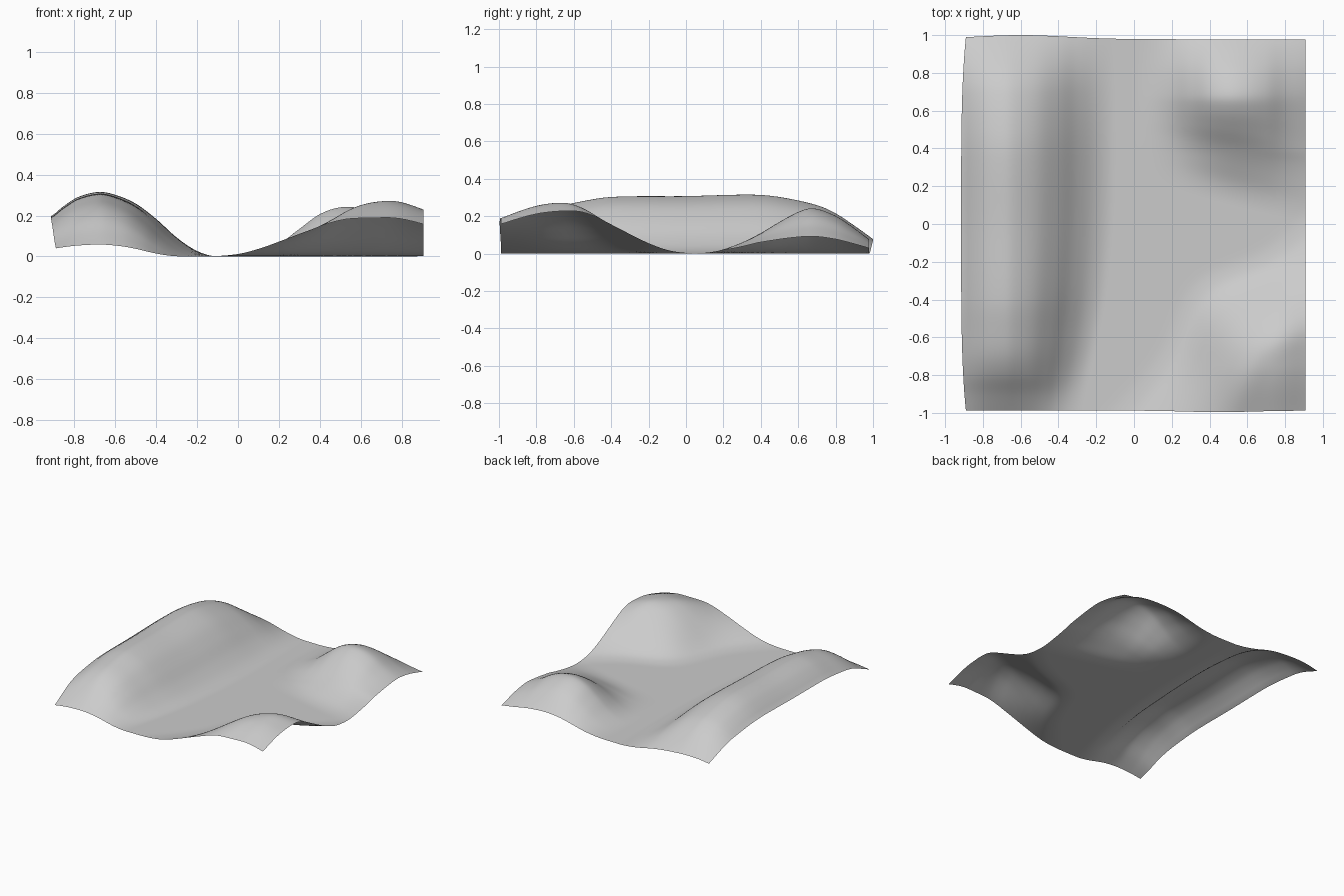
import bpy, bmesh, math

if "Cube" in bpy.data.objects:
    bpy.data.objects.remove(bpy.data.objects["Cube"])


def curve(points):
    """Smooth one-dimensional profile through a few (position, value) points."""
    def f(t):
        if t <= points[0][0]:
            return points[0][1]
        if t >= points[-1][0]:
            return points[-1][1]
        i = max(k for k in range(len(points) - 1) if points[k][0] <= t)
        (x0, y0), (x1, y1) = points[i], points[i + 1]

        def slope(k):
            if k == 0 or k == len(points) - 1:
                return 0 if points[k][1] == 0 else (y1 - y0) / (x1 - x0)
            a, b = points[k - 1], points[k + 1]
            return (b[1] - a[1]) / (b[0] - a[0])
        h = x1 - x0
        s = (t - x0) / h
        return ((2*s**3 - 3*s*s + 1) * y0 + (s**3 - 2*s*s + s) * h * slope(i)
                + (3*s*s - 2*s**3) * y1 + (s**3 - s*s) * h * slope(i + 1))
    return f


# Long fold along the left: cross-section, height along y, width along y
ridge_x = curve([(-.91, .195), (-.85, .245), (-.78, .288), (-.68, .312), (-.6, .298),
                 (-.5, .255), (-.4, .18), (-.3, .09), (-.2, .025), (-.1, 0)])
ridge_y = curve([(-1, .16), (-.9, .38), (-.8, .62), (-.7, .78), (-.58, .88), (-.4, .97),
                 (0, .985), (.35, 1.01), (.5, .97), (.7, .83), (.8, .69), (.9, .48), (1, .25)])
ridge_w = curve([(-1, .7), (-.85, .74), (-.6, .84), (-.3, .93), (.2, 1), (1, 1)])
# Corner hump at the front right: diagonal rise, with falling edges
hump_d = curve([(.8, 0), (.9, .004), (1, .02), (1.1, .058), (1.2, .108), (1.3, .16),
                (1.4, .208), (1.5, .25), (1.6, .274), (1.75, .28), (2.2, .285)])
hump_front = curve([(-1, .66), (-.85, .86), (-.75, .95), (-.6, 1), (1, 1)])
hump_right = curve([(-1, 1), (.72, 1), (.8, .96), (.91, .82)])
# Small peak at the back right
peak_x = curve([(0, 0), (.1, .06), (.2, .25), (.3, .56), (.4, .86), (.5, 1), (.6, .98),
                (.7, .84), (.8, .6), (.91, .38)])
peak_y = curve([(.1, 0), (.2, .012), (.3, .05), (.4, .1), (.5, .165), (.6, .22),
                (.68, .24), (.8, .2), (.9, .135), (1, .06)])


def height(x, y):
    rx = x if x < -.68 else -.68 + (x + .68) / ridge_w(y)
    z = ridge_x(rx) * ridge_y(y)
    d = x - y + .22 * math.exp(-((x + y) / .42) ** 2)
    z += hump_d(d) * hump_front(y) * hump_right(x)
    skew = .25 * (x - .52) * min(1, max(0, (.68 - y) / .3))
    z += peak_x(x) * peak_y(y + skew)
    return max(z, 0)


# Cloth sheet: a grid with slightly bowed edges, lifted by the folds
N = 100
bm = bmesh.new()
bmesh.ops.create_grid(bm, x_segments=N, y_segments=N, size=1)
for v in bm.verts:
    u, w = v.co.x, v.co.y
    x = u * (.89 + .025 * (1 - w**4)) if u < 0 else u * .907
    back = .978 + .022 * math.exp(-((x + .6) / .35) ** 2)
    front = .988 + .008 * math.exp(-((x - .45) / .25) ** 2)
    y = w * (back if w > 0 else front)
    v.co = (x, y, height(x, y))
for f in bm.faces:
    f.smooth = True
mesh = bpy.data.meshes.new("cloth_sheet")
bm.to_mesh(mesh)
bm.free()

cloth = bpy.data.objects.new("cloth_sheet", mesh)
bpy.context.collection.objects.link(cloth)
grey = bpy.data.materials.new("light_grey")
grey.diffuse_color = (.6, .6, .6, 1)
grey.use_nodes = True
grey.node_tree.nodes["Principled BSDF"].inputs["Base Color"].default_value = grey.diffuse_color
mesh.materials.append(grey)
